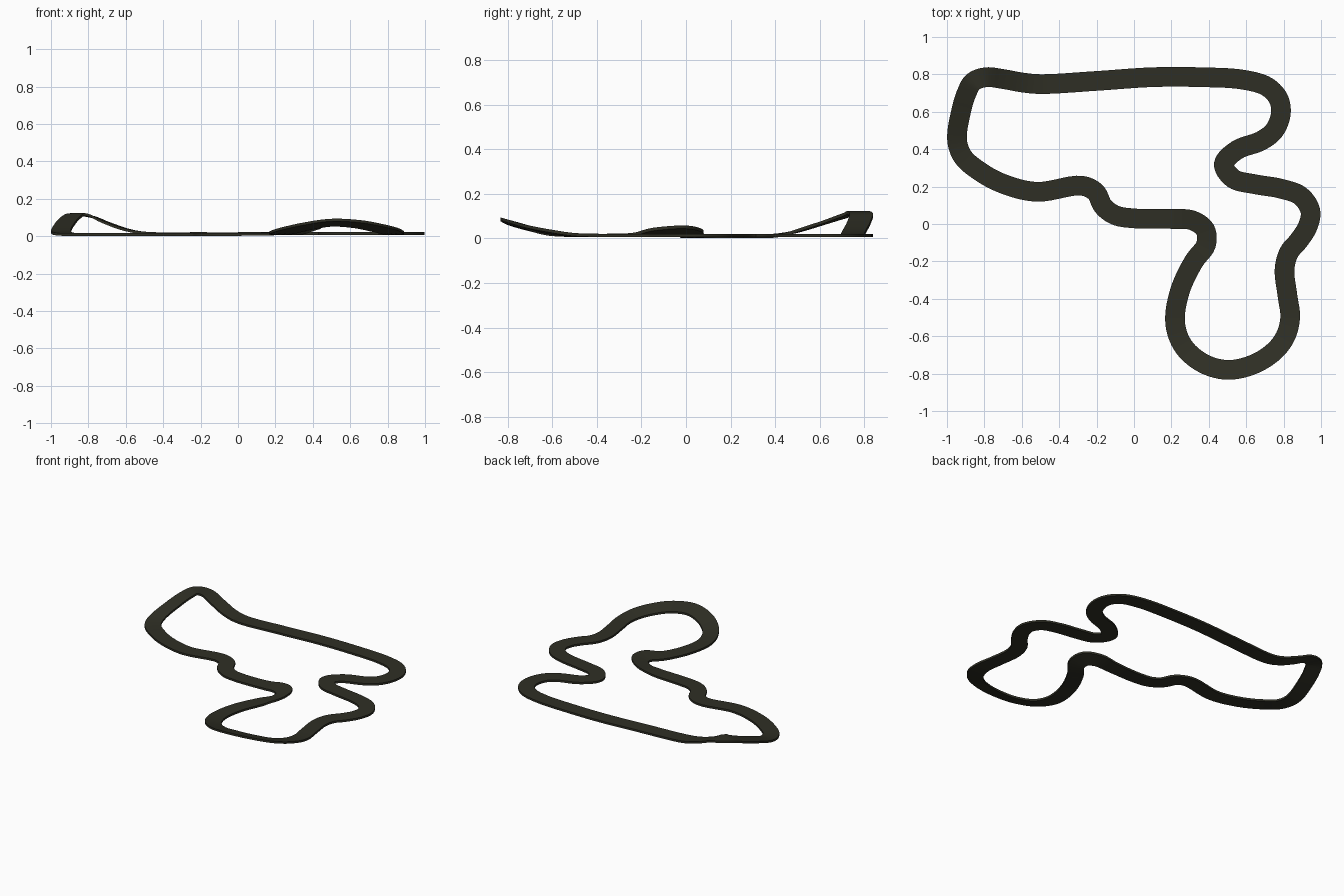
import bpy, bmesh, math
from mathutils import Vector

HALF_W, THICK, FLAT, STEPS = 0.0525, 0.014, 0.021, 7

# Centre line, clockwise from above: (x, y[, surface height[, rise of left edge]])
PATH = [
    (0.10, 0.785), (0.35, 0.785), (0.58, 0.772), (0.71, 0.735), (0.772, 0.67),
    (0.785, 0.59), (0.75, 0.50), (0.68, 0.445), (0.55, 0.395), (0.48, 0.32),
    (0.53, 0.243), (0.65, 0.212), (0.78, 0.19), (0.89, 0.15), (0.943, 0.07),
    (0.93, -0.01), (0.88, -0.09), (0.83, -0.15), (0.805, -0.24), (0.82, -0.38),
    (0.835, -0.50, 0.023, 0.002), (0.81, -0.60, 0.035, 0.008),
    (0.75, -0.68, 0.050, 0.012), (0.64, -0.75, 0.071, 0.014),
    (0.50, -0.78, 0.079, 0.014), (0.37, -0.745, 0.060, 0.012),
    (0.265, -0.655, 0.036, 0.008), (0.22, -0.53, 0.023, 0.002),
    (0.245, -0.36), (0.32, -0.20, 0.024, -0.003), (0.385, -0.11, 0.038, -0.013),
    (0.38, -0.03, 0.043, -0.015), (0.31, 0.02, 0.034, -0.01), (0.20, 0.027, 0.021, -0.002),
    (0.0, 0.03, 0.016), (-0.10, 0.047, 0.016), (-0.165, 0.095, 0.016),
    (-0.205, 0.17, 0.016), (-0.28, 0.205, 0.016), (-0.52, 0.172, 0.016),
    (-0.70, 0.215, 0.016), (-0.83, 0.285, 0.016), (-0.915, 0.36, 0.017),
    (-0.946, 0.45, 0.028), (-0.925, 0.60, 0.072), (-0.895, 0.70, 0.105),
    (-0.86, 0.76, 0.123), (-0.79, 0.785, 0.114), (-0.70, 0.775, 0.077),
    (-0.60, 0.757, 0.042), (-0.50, 0.748, 0.024), (-0.20, 0.765),
]
keys = [Vector(p + (FLAT, 0.0)[len(p) - 2:]) for p in PATH]


def spline(a, b, c, d, t):
    """Centripetal closed spline through b and c, smooth in uneven spacing."""
    def knot(p, q):
        return max((q.xy - p.xy).length, 1e-4) ** 0.5
    k1 = knot(a, b)
    k2 = k1 + knot(b, c)
    k3 = k2 + knot(c, d)
    u = k1 + t * (k2 - k1)
    a1 = a.lerp(b, u / k1)
    a2 = b.lerp(c, t)
    a3 = c.lerp(d, (u - k2) / (k3 - k2))
    return a1.lerp(a2, u / k2).lerp(a2.lerp(a3, (u - k1) / (k3 - k1)), t)


n = len(keys)
line = [spline(keys[i - 1], keys[i], keys[(i + 1) % n], keys[(i + 2) % n], s / STEPS)
        for i in range(n) for s in range(STEPS)]

# Road ribbon: rectangular banked cross-section swept round the loop
bm = bmesh.new()
rings = []
for i, p in enumerate(line):
    tangent = (line[(i + 1) % len(line)].xy - line[i - 1].xy).normalized()
    left = Vector((-tangent.y, tangent.x)) * HALF_W
    ring = []
    for side, drop in ((1, 0), (-1, 0), (-1, THICK), (1, THICK)):
        z = max(p.z + side * p.w - drop, 0.0)
        ring.append(bm.verts.new((p.x + side * left.x, p.y + side * left.y, z)))
    rings.append(ring)
for i, ring in enumerate(rings):
    nxt = rings[(i + 1) % len(rings)]
    for j in range(4):
        k = (j + 1) % 4
        bm.faces.new((ring[j], ring[k], nxt[k], nxt[j]))
bmesh.ops.recalc_face_normals(bm, faces=bm.faces)
mesh = bpy.data.meshes.new("race_track")
bm.to_mesh(mesh)
bm.free()

asphalt = bpy.data.materials.new("dark_asphalt")
asphalt.diffuse_color = (0.028, 0.028, 0.018, 1)
mesh.materials.append(asphalt)

track = bpy.data.objects.new("race_track", mesh)
bpy.context.collection.objects.link(track)
bpy.context.view_layer.objects.active = track
track.select_set(True)
bpy.ops.object.shade_smooth_by_angle(angle=math.radians(30))
